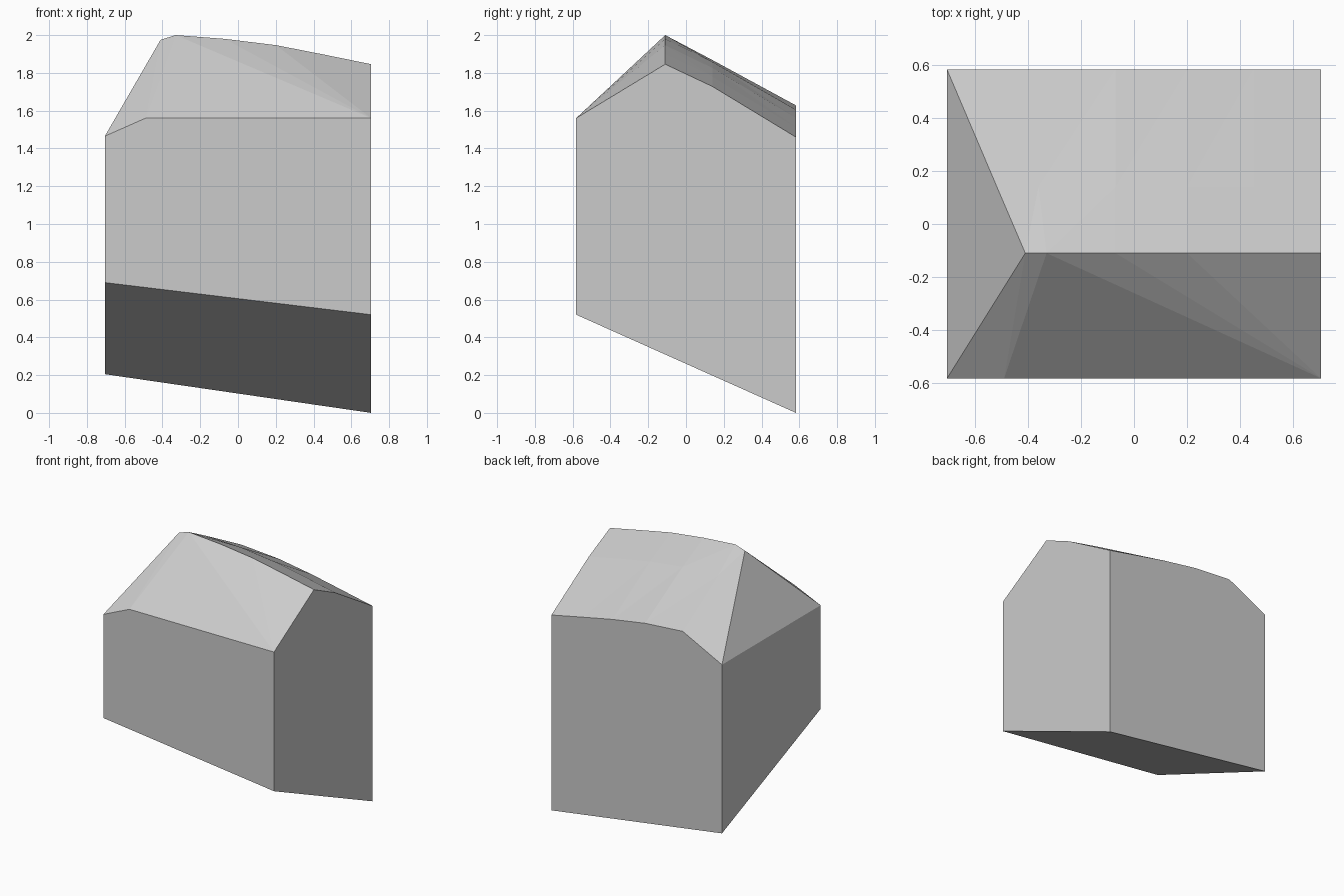
import bpy
import bmesh

cube = bpy.data.objects.get("Cube")
if cube:
    bpy.data.objects.remove(cube)

# Plain grey finish
grey = bpy.data.materials.new("light grey")
grey.use_nodes = True
colour = (0.6, 0.6, 0.6, 1)
grey.diffuse_color = colour
grey.node_tree.nodes["Principled BSDF"].inputs["Base Color"].default_value = colour

HX, HY, RIDGE = 0.705, 0.582, -0.11
bm = bmesh.new()


def row(y, points):
    return [bm.verts.new((x, y, z)) for x, z in points]


def face(*verts):
    bm.faces.new(verts)


# Slanted underside corners
base_front = row(-HY, [(-HX, 0.69), (HX, 0.52)])
base_back = row(HY, [(-HX, 0.205), (HX, 0)])

# Roof lines running left to right, each starting on the hip
eave_front = row(-HY, [(-HX, 1.465), (-0.49, 1.56), (HX, 1.56)])
ridge = row(RIDGE, [(-0.41, 1.975), (-0.33, 2.0), (-0.07, 1.98),
                    (0.2, 1.947), (0.45, 1.898), (HX, 1.846)])
middle = row(0.14, [(-0.517, 1.79), (-0.36, 1.868), (-0.07, 1.858),
                    (0.2, 1.826), (0.45, 1.78), (HX, 1.728)])
eave_back = row(HY, [(-HX, 1.465), (-0.38, 1.628), (-0.07, 1.605),
                     (0.2, 1.562), (0.45, 1.512), (HX, 1.46)])

# Curved back roof slope
for upper, lower in ((ridge, middle), (middle, eave_back)):
    for i in range(len(upper) - 1):
        face(upper[i], lower[i], lower[i + 1])
        face(upper[i], lower[i + 1], upper[i + 1])

# Front roof slope fanning out from the far corner
hip, knee, corner = eave_front
face(hip, knee, ridge[0])
face(knee, ridge[1], ridge[0])
face(knee, corner, ridge[1])
for a, b in zip(ridge[1:], ridge[2:]):
    face(corner, b, a)

# Hipped end
face(hip, ridge[0], middle[0], eave_back[0])

# Walls and underside
face(*base_front, *reversed(eave_front))
face(*base_back, *reversed(eave_back))
face(base_front[0], hip, eave_back[0], base_back[0])
face(base_front[1], base_back[1], eave_back[-1], middle[-1], ridge[-1], corner)
face(*base_front, *reversed(base_back))

bmesh.ops.recalc_face_normals(bm, faces=bm.faces)
mesh = bpy.data.meshes.new("roofed_block")
bm.to_mesh(mesh)
bm.free()
mesh.materials.append(grey)
block = bpy.data.objects.new("roofed_block", mesh)
bpy.context.collection.objects.link(block)
